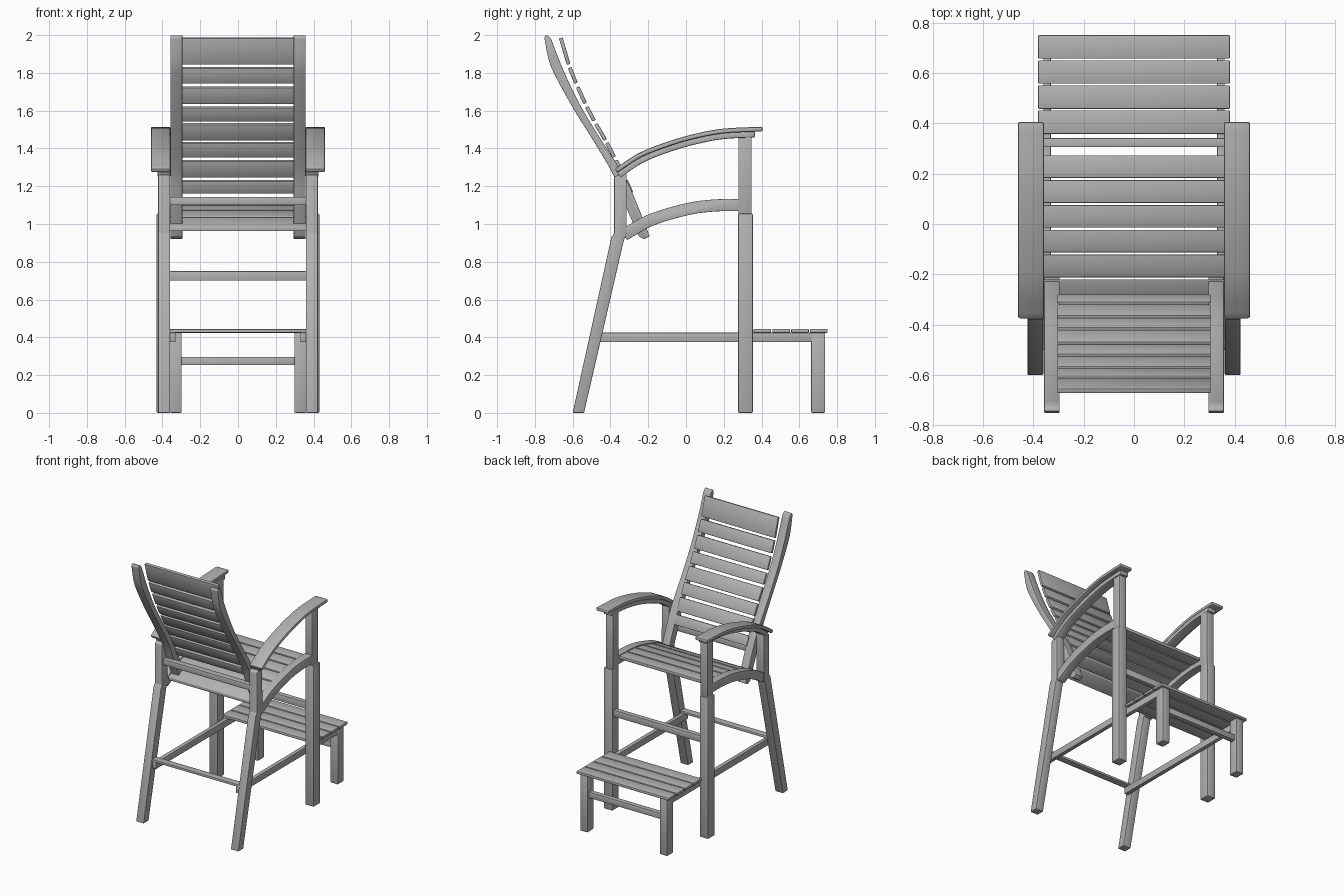
import bpy
import bmesh
from mathutils import Vector

cube = bpy.data.objects.get("Cube")
if cube:
    bpy.data.objects.remove(cube, do_unlink=True)

grey = bpy.data.materials.new("warm_grey_paint")
grey.use_nodes = True
COLOUR = (0.45, 0.45, 0.45, 1)
grey.diffuse_color = COLOUR
grey.node_tree.nodes["Principled BSDF"].inputs["Base Color"].default_value = COLOUR
parts = []


def prism(name, profile, x0, x1, bevel=0.004, mirror=False):
    """Extrude a (y, z) outline from x0 to x1, with softened edges."""
    bm = bmesh.new()
    rings = [[bm.verts.new((x, y, z)) for y, z in profile] for x in (x0, x1)]
    bm.faces.new(rings[0])
    bm.faces.new(rings[1])
    n = len(profile)
    for i in range(n):
        j = (i + 1) % n
        bm.faces.new((rings[0][i], rings[0][j], rings[1][j], rings[1][i]))
    bmesh.ops.recalc_face_normals(bm, faces=bm.faces)
    mesh = bpy.data.meshes.new(name)
    bm.to_mesh(mesh)
    bm.free()
    mesh.materials.append(grey)
    ob = bpy.data.objects.new(name, mesh)
    bpy.context.collection.objects.link(ob)
    if bevel:
        mod = ob.modifiers.new("soft_edges", 'BEVEL')
        mod.width, mod.segments = bevel, 2
        mod.limit_method, mod.angle_limit = 'ANGLE', 0.6
    if mirror:
        ob.modifiers.new("other_side", 'MIRROR').use_bisect_axis[0] = False
    parts.append(ob)
    return ob


def rect(y0, y1, z0, z1):
    return [(y0, z0), (y1, z0), (y1, z1), (y0, z1)]


def smooth(points, steps=5):
    """Smooth curve through a few (y, z) points."""
    p = [Vector(q) for q in points]
    p = [2 * p[0] - p[1]] + p + [2 * p[-1] - p[-2]]
    out = []
    for a, b, c, d in zip(p, p[1:], p[2:], p[3:]):
        for k in range(steps):
            t = k / steps
            out.append(0.5 * (2 * b + (c - a) * t + (2 * a - 5 * b + 4 * c - d) * t * t
                              + (3 * b - a - 3 * c + d) * t ** 3))
    return out + [p[-2]]


def strip(path, near, far):
    """Outline of a band between two offsets below a curve."""
    normals = []
    for i in range(len(path)):
        t = (path[min(i + 1, len(path) - 1)] - path[max(i - 1, 0)]).normalized()
        normals.append(Vector((t.y, -t.x)))
    upper = [q + n * near for q, n in zip(path, normals)]
    lower = [q + n * far for q, n in zip(path, normals)]
    return upper + lower[::-1]


def height(path, y):
    """Height of a curve at depth y."""
    for a, b in zip(path, path[1:]):
        if a.x <= y <= b.x:
            return a.y + (b.y - a.y) * (y - a.x) / (b.x - a.x)
    return path[0].y


# Legs and arm posts
prism("rear_leg", [(-.60, 0), (-.54, 0), (-.33, .91), (-.315, .95), (-.315, 1.28),
                   (-.38, 1.25), (-.38, .95), (-.395, .93)], .36, .423, mirror=True)
prism("front_leg", rect(.275, .355, 0, 1.055), .36, .432, .008, True)
prism("front_arm_post", rect(.277, .348, 1.04, 1.475), .36, .42, mirror=True)

# Arched seat rails and slats
seat_top = smooth([(-.345, .97), (-.2, 1.05), (0, 1.11), (.15, 1.13), (.28, 1.132)])
prism("seat_rail", strip(seat_top, 0, .064), .36, .42, .003, True)
for i in range(6):
    y0 = -.31 + i * .0985
    y1 = y0 + .09
    za, zb = height(seat_top, y0) - .005, height(seat_top, y1) - .005
    prism(f"seat_slat_{i + 1}", [(y0, za - .024), (y1, zb - .024), (y1, zb), (y0, za)],
          -.361, .361)

# Arms: a wide board on a narrower bent support
arm_top = smooth([(-.378, 1.292), (-.25, 1.375), (-.1, 1.435), (.05, 1.478),
                  (.2, 1.505), (.405, 1.515)])
prism("arm_board", strip(arm_top, 0, .025), .357, .461, .009, True)
prism("arm_support", strip(arm_top[:-1], .023, .055), .358, .427, .006, True)

# Curved back rails
back_edge = smooth([(-.75, 1.985), (-.727, 1.87), (-.69, 1.78), (-.59, 1.6), (-.49, 1.44),
                    (-.385, 1.26), (-.33, 1.12), (-.25, .935)])
front_edge = smooth([(-.192, .935), (-.265, 1.12), (-.33, 1.26), (-.452, 1.45), (-.555, 1.62),
                     (-.62, 1.75), (-.672, 1.87), (-.712, 1.975)])
prism("back_rail", back_edge + [Vector((-.222, .92))] + front_edge
      + [Vector((-.727, 1.995)), Vector((-.742, 2.0))], .295, .357, .003, True)

# Back slats follow a gentle curve just in front of the rails
back_line = smooth([(-.663, 1.985), (-.62, 1.84), (-.58, 1.74), (-.53, 1.63), (-.48, 1.535),
                    (-.43, 1.45), (-.375, 1.345), (-.322, 1.24), (-.284, 1.155)])
slat_heights = [(1.985, 1.845), (1.828, 1.745), (1.725, 1.638), (1.62, 1.547),
                (1.53, 1.445), (1.43, 1.354), (1.337, 1.25), (1.23, 1.165)]
by_height = [Vector((q.y, q.x)) for q in reversed(back_line)]
for i, (top, bottom) in enumerate(slat_heights):
    ends = [Vector((height(by_height, z), z)) for z in (bottom, top)]
    prism(f"back_slat_{i + 1}", strip(ends, -.01, .01), -.304, .304)
prism("back_crossbar", rect(-.375, -.328, 1.1, 1.143), -.361, .361)

# Stretchers and crossbars
prism("side_stretcher", rect(-.495, .70, .375, .425), .33, .36, .003, True)
prism("rear_stretcher", rect(-.50, -.45, .425, .443), -.361, .361, .003)
prism("front_crossbar", rect(.305, .341, .70, .75), -.361, .361, .003)

# Footrest
prism("footrest_leg", rect(.663, .737, 0, .425), .298, .361, .007, True)
prism("footrest_crossbar", rect(.682, .718, .253, .297), -.3, .3, .003)
for i in range(4):
    y0 = .358 + i * .0995
    prism(f"footrest_slat_{i + 1}", rect(y0, y0 + .093, .424, .444), -.381, .381)

# Bake the modifiers and shade softly with crisp edges
bpy.ops.object.select_all(action='DESELECT')
for ob in parts:
    ob.select_set(True)
bpy.context.view_layer.objects.active = parts[0]
bpy.ops.object.convert(target='MESH')
bpy.ops.object.shade_smooth_by_angle(angle=0.6)
